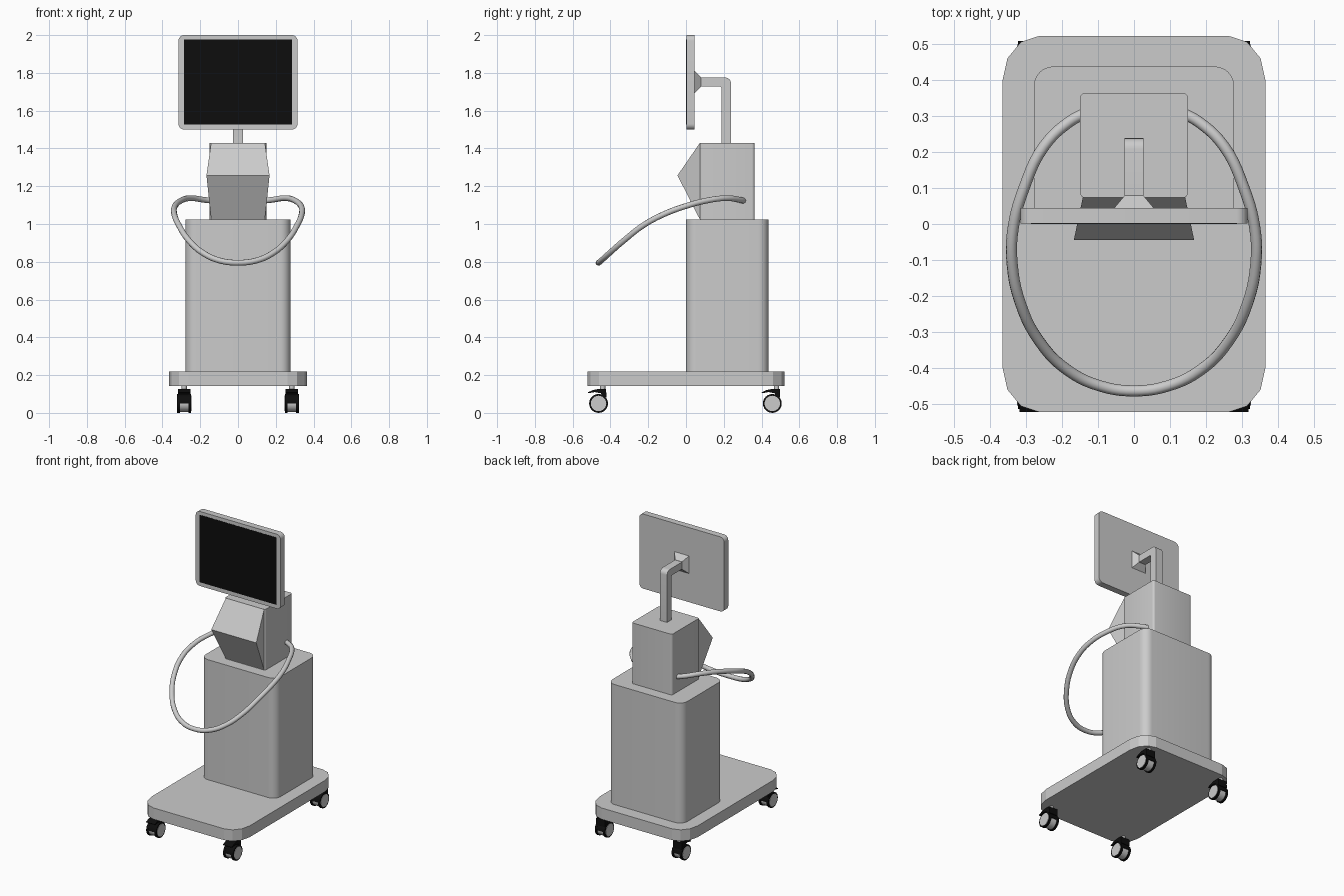
import bpy, bmesh
from math import sin, cos, pi, radians
from mathutils import Vector

if "Cube" in bpy.data.objects:
    bpy.data.objects.remove(bpy.data.objects["Cube"])

black = bpy.data.materials.new("black")
black.diffuse_color = (0.004, 0.004, 0.004, 1)
black.use_nodes = True
black.node_tree.nodes["Principled BSDF"].inputs["Base Color"].default_value = black.diffuse_color


def finish(name, bm, mat=None, smooth=None):
    bmesh.ops.recalc_face_normals(bm, faces=bm.faces)
    me = bpy.data.meshes.new(name)
    bm.to_mesh(me)
    bm.free()
    ob = bpy.data.objects.new(name, me)
    bpy.context.collection.objects.link(ob)
    if mat:
        me.materials.append(mat)
    if smooth:
        bpy.ops.object.select_all(action='DESELECT')
        ob.select_set(True)
        bpy.context.view_layer.objects.active = ob
        bpy.ops.object.shade_smooth_by_angle(angle=radians(smooth))
    return ob


def prism(name, outline, lo, hi, axis, mat=None, smooth=None):
    """Extrude a 2D outline from lo to hi along x, y or z."""
    place = {'x': lambda a, b, t: (t, a, b),
             'y': lambda a, b, t: (a, t, b),
             'z': lambda a, b, t: (a, b, t)}[axis]
    bm = bmesh.new()
    rings = [[bm.verts.new(place(a, b, t)) for a, b in outline] for t in (lo, hi)]
    n = len(outline)
    for r in rings:
        bm.faces.new(r)
    for i in range(n):
        j = (i + 1) % n
        bm.faces.new((rings[0][i], rings[0][j], rings[1][j], rings[1][i]))
    return finish(name, bm, mat, smooth)


def arc(cx, cy, rx, ry, a0, a1, segs):
    return [(cx + rx * cos(radians(a0 + (a1 - a0) * k / segs)),
             cy + ry * sin(radians(a0 + (a1 - a0) * k / segs))) for k in range(segs + 1)]


def rounded(x0, x1, y0, y1, rx, ry, segs):
    return (arc(x1 - rx, y1 - ry, rx, ry, 0, 90, segs)
            + arc(x0 + rx, y1 - ry, rx, ry, 90, 180, segs)
            + arc(x0 + rx, y0 + ry, rx, ry, 180, 270, segs)
            + arc(x1 - rx, y0 + ry, rx, ry, 270, 360, segs))


def loft(name, rings):
    """Join rings of equal point count and cap both ends."""
    bm = bmesh.new()
    vs = [[bm.verts.new(p) for p in r] for r in rings]
    n = len(vs[0])
    for a, b in zip(vs, vs[1:]):
        for i in range(n):
            bm.faces.new((a[i], a[(i + 1) % n], b[(i + 1) % n], b[i]))
    bm.faces.new(vs[0])
    bm.faces.new(vs[-1])
    return finish(name, bm)


# Base, column and upper housing
prism("base_platform", rounded(-.365, .365, -.522, .522, .103, .125, 3), .142, .218, 'z')
prism("column", rounded(-.278, .278, 0, .437, .055, .055, 8), .218, 1.023, 'z', smooth=30)
prism("upper_housing", rounded(-.15, .15, .073, .363, .014, .014, 4), 1.023, 1.43, 'z', smooth=30)

# Wedge control panel on the front: widest along its front ridge
bm = bmesh.new()
v = [bm.verts.new((s * x, y, z)) for s in (-1, 1)
     for x, y, z in ((.142, .074, 1.43), (.167, -.045, 1.257), (.142, .074, 1.023))]
for f in ((0, 1, 2), (3, 4, 5), (0, 1, 4, 3), (1, 2, 5, 4), (2, 0, 3, 5)):
    bm.faces.new([v[i] for i in f])
finish("front_panel_wedge", bm)

# Bent monitor arm and flared mount
arm = ([(.189, 1.43), (.238, 1.43)] + arc(.208, 1.745, .03, .03, 0, 90, 6)
       + [(.075, 1.775), (.075, 1.727), (.180, 1.727)] + arc(.180, 1.718, .009, .009, 90, 0, 3))
arm = [p for i, p in enumerate(arm) if p not in arm[:i]]
prism("monitor_arm", arm, -.026, .026, 'x', smooth=30)
loft("monitor_mount", [[(sx * h, y, 1.751 + sz * k) for sx, sz in ((-1, -1), (1, -1), (1, 1), (-1, 1))]
                       for h, k, y in ((.055, .06, .044), (.026, .025, .079))])

# Monitor and black screen
prism("monitor_case", rounded(-.315, .315, 1.5, 2.0, .03, .03, 6), .002, .045, 'y', smooth=30)
prism("screen", [(-.286, 1.526), (.286, 1.526), (.286, 1.977), (-.286, 1.977)], .0005, .01, 'y', black)

# Handle loop: swept tube through a mirrored path
half = [(.13, .31, 1.122), (.18, .283, 1.128), (.25, .215, 1.137), (.305, .10, 1.122),
        (.335, -.01, 1.092), (.338, -.11, 1.055), (.315, -.22, .997), (.262, -.326, .915),
        (.185, -.405, .846), (.095, -.449, .806)]
path = half + [(0, -.463, .795)] + [(-x, y, z) for x, y, z in reversed(half)]
cu = bpy.data.curves.new("handle_path", 'CURVE')
cu.dimensions = '3D'
cu.bevel_depth = .0155
cu.bevel_resolution = 3
cu.use_fill_caps = True
sp = cu.splines.new('BEZIER')
sp.bezier_points.add(len(path) - 1)
for bp, p in zip(sp.bezier_points, path):
    bp.co = Vector(p)
    bp.handle_left_type = bp.handle_right_type = 'AUTO'
sp.resolution_u = 5
handle = bpy.data.objects.new("handle_loop", cu)
bpy.context.collection.objects.link(handle)


# Casters: grey drum, black side tyres, grey caps, black hood and fender, stem
def circle(cy, cz, r, n=24):
    return arc(cy, cz, r, r, 0, 360 - 360 / n, n - 1)


def caster(tag, x, y):
    z = .05
    prism(tag + "_wheel_drum", circle(y, z, .044), x - .023, x + .023, 'x', smooth=30)
    for s, side in ((-1, "left"), (1, "right")):
        prism(f"{tag}_{side}_tyre", circle(y, z, .05), x + s * .023, x + s * .037, 'x', black, 30)
        prism(f"{tag}_{side}_cap", circle(y, z, .041), x + s * .03, x + s * .039, 'x', smooth=30)
    prism(tag + "_hood", arc(y, z, .049, .049, 0, 180, 12), x - .0235, x + .0235, 'x', black, 30)
    fender = [(-.058, .108), (-.03, .121), (0, .127), (.04, .127), (.042, .082), (.022, .088),
              (.012, .104), (-.02, .110), (-.055, .104)]
    prism(tag + "_fender", [(y + a, b) for a, b in fender], x - .033, x + .033, 'x', black)
    prism(tag + "_stem", [(x + a, y + .022 + b) for a, b in circle(0, 0, .014, 16)],
          .12, .145, 'z', smooth=30)


for yn, y in (("front", -.463), ("back", .457)):
    for xn, x in (("left", -.285), ("right", .285)):
        caster(f"{yn}_{xn}_caster", x, y)
